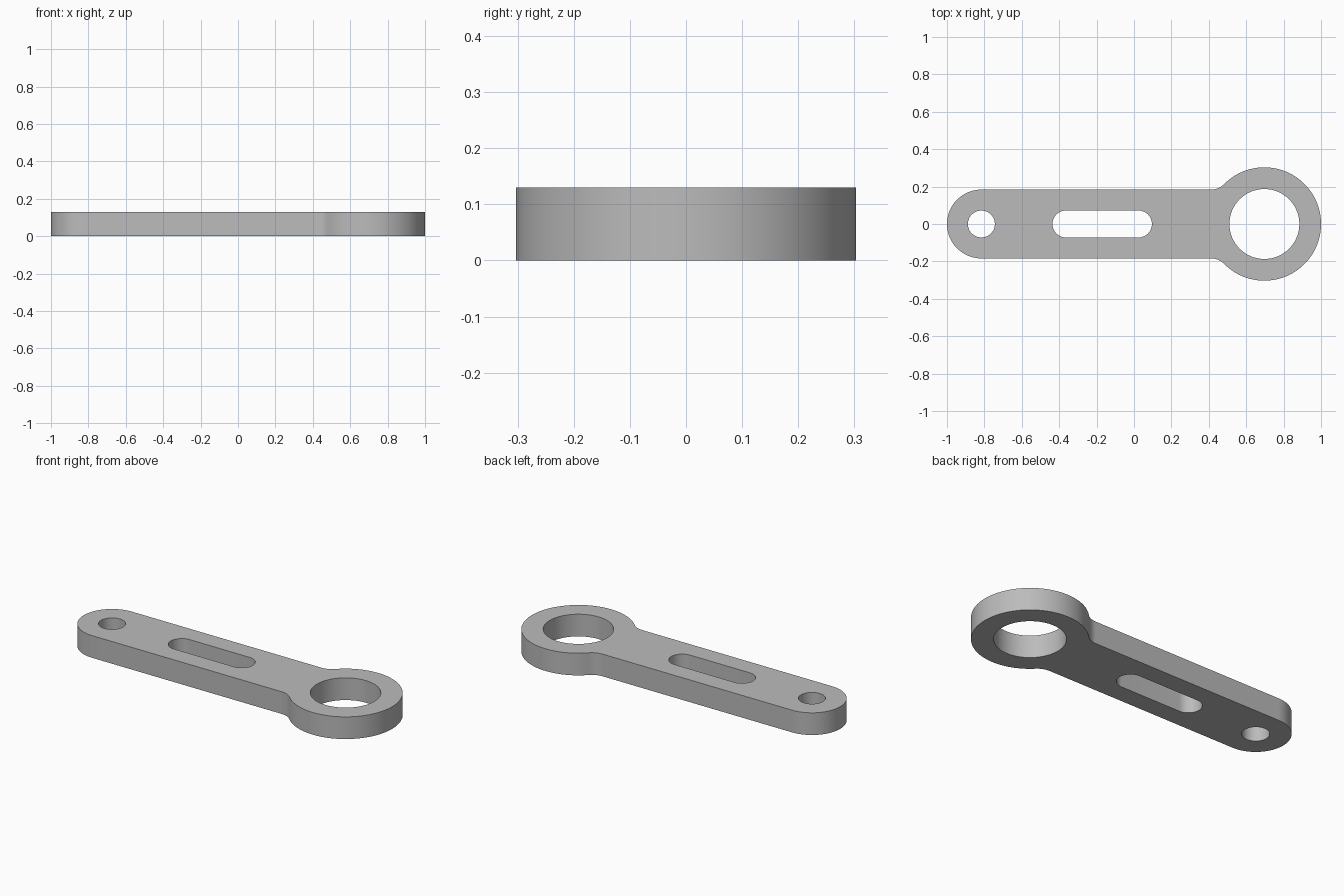
import bpy
import bmesh
from math import sin, cos, pi, sqrt, atan2

cube = bpy.data.objects.get("Cube")
if cube:
    bpy.data.objects.remove(cube, do_unlink=True)

THICK = 0.13
ARM_R, ARM_X = 0.184, -0.816      # rounded arm end
RING_R, RING_X = 0.303, 0.697     # large ring end
FILLET = 0.1                      # blend between arm and ring
BORE_R, HOLE_R = 0.187, 0.072
SLOT_X = (-0.364, 0.024)


def arc(cx, cy, r, a0, a1, n):
    return [(cx + r * cos(a0 + (a1 - a0) * i / n),
             cy + r * sin(a0 + (a1 - a0) * i / n)) for i in range(n + 1)]


def circle(cx, r, n=64):
    return arc(cx, 0, r, 0, 2 * pi, n)[:-1]


# Outer outline, counter-clockwise: ring, fillet, arm end, fillet
fy = ARM_R + FILLET
fx = RING_X - sqrt((RING_R + FILLET) ** 2 - fy ** 2)
touch = atan2(fy, fx - RING_X)
upper_fillet = arc(fx, fy, FILLET, touch - pi, -pi / 2, 12)
lower_fillet = [(x, -y) for x, y in reversed(upper_fillet)]
outline = (arc(RING_X, 0, RING_R, -touch, touch, 80)[:-1] + upper_fillet
           + arc(ARM_X, 0, ARM_R, pi / 2, 3 * pi / 2, 40) + lower_fillet[:-1])

# Openings: large bore, small pivot hole, long slot
slot = (arc(SLOT_X[1], 0, HOLE_R, -pi / 2, pi / 2, 24)
        + arc(SLOT_X[0], 0, HOLE_R, pi / 2, 3 * pi / 2, 24))
loops = [outline, circle(RING_X, BORE_R), circle(ARM_X, HOLE_R, 48), slot]

# Filled flat curve with thickness
curve = bpy.data.curves.new("link_arm", "CURVE")
curve.dimensions = "2D"
curve.fill_mode = "BOTH"
curve.extrude = THICK / 2
for pts in loops:
    spline = curve.splines.new("POLY")
    spline.points.add(len(pts) - 1)
    for p, (x, y) in zip(spline.points, pts):
        p.co = (x, y, 0, 1)
    spline.use_cyclic_u = True
link = bpy.data.objects.new("link_arm", curve)
link.location.z = THICK / 2
bpy.context.collection.objects.link(link)

# Convert to one welded mesh
bpy.ops.object.select_all(action="DESELECT")
link.select_set(True)
bpy.context.view_layer.objects.active = link
bpy.ops.object.convert(target="MESH")
link = bpy.context.object
bm = bmesh.new()
bm.from_mesh(link.data)
bmesh.ops.remove_doubles(bm, verts=bm.verts, dist=0.0001)
bmesh.ops.recalc_face_normals(bm, faces=bm.faces)
bm.to_mesh(link.data)
bm.free()
bpy.ops.object.shade_smooth_by_angle(angle=pi / 6)

# Plain grey metal
grey = bpy.data.materials.new("plain_grey")
grey.use_nodes = True
colour = (0.5, 0.5, 0.5, 1)
grey.diffuse_color = colour
grey.node_tree.nodes["Principled BSDF"].inputs["Base Color"].default_value = colour
link.data.materials.clear()
link.data.materials.append(grey)
